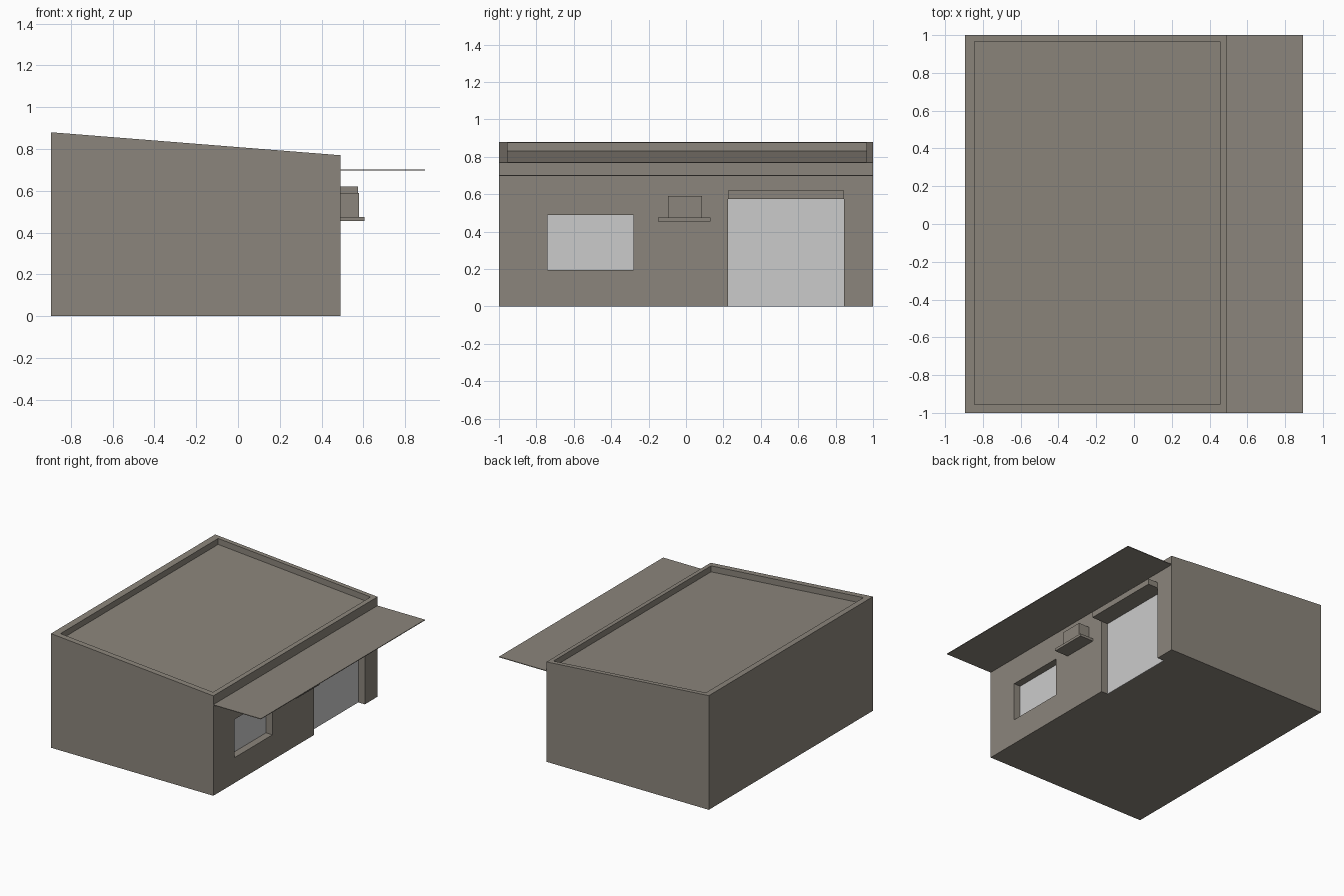
import bpy, bmesh

cube = bpy.data.objects.get("Cube")
if cube:
    bpy.data.objects.remove(cube, do_unlink=True)


def make_material(name, rgb):
    mat = bpy.data.materials.new(name)
    mat.use_nodes = True
    mat.diffuse_color = (*rgb, 1)
    mat.node_tree.nodes["Principled BSDF"].inputs["Base Color"].default_value = (*rgb, 1)
    return mat


plaster = make_material("warm grey plaster", (0.26, 0.235, 0.20))
pale = make_material("pale grey panel", (0.60, 0.60, 0.60))


def prism(name, profile, y0, y1, mat):
    """Extrude an xz profile along y."""
    bm = bmesh.new()
    face = bm.faces.new([bm.verts.new((x, y0, z)) for x, z in profile])
    new = bmesh.ops.extrude_face_region(bm, geom=[face])["geom"]
    bmesh.ops.translate(bm, vec=(0, y1 - y0, 0),
                        verts=[v for v in new if isinstance(v, bmesh.types.BMVert)])
    bmesh.ops.recalc_face_normals(bm, faces=bm.faces)
    mesh = bpy.data.meshes.new(name)
    bm.to_mesh(mesh)
    bm.free()
    mesh.materials.append(mat)
    obj = bpy.data.objects.new(name, mesh)
    bpy.context.collection.objects.link(obj)
    return obj


def box(name, x0, x1, y0, y1, z0, z1, mat=plaster):
    return prism(name, [(x0, z0), (x1, z0), (x1, z1), (x0, z1)], y0, y1, mat)


BACK, WALL, EDGE = -0.895, 0.49, 0.895   # far wall, shop wall, awning edge
HIGH, LOW = 0.88, 0.77                   # sloping roof heights
RECESS = 0.43                            # plane of the door and window


def roof_z(x):
    return HIGH + (LOW - HIGH) * (x - BACK) / (WALL - BACK)


# Main block with a sloping top
body = prism("building_body", [(BACK, 0), (WALL, 0), (WALL, LOW), (BACK, HIGH)], -1, 1, plaster)

# Cutters for the sunken roof, the window and the door
rx0, rx1, sink = -0.845, 0.455, 0.046
window = (-0.74, -0.28, 0.195, 0.49)
door = (0.225, 0.845, 0, 0.575)
cutters = [
    prism("roof_cutter", [(rx0, roof_z(rx0) - sink), (rx1, roof_z(rx1) - sink),
                          (rx1, 1), (rx0, 1)], -0.955, 0.965, plaster),
    box("window_cutter", RECESS, 0.6, *window),
    box("door_cutter", RECESS, 0.6, door[0], door[1], -0.1, door[3]),
]
for cutter in cutters:
    cutter.hide_render = True
    mod = body.modifiers.new(cutter.name, "BOOLEAN")
    mod.operation = "DIFFERENCE"
    mod.solver = "EXACT"
    mod.object = cutter

# Bake the cuts and drop the helpers
graph = bpy.context.evaluated_depsgraph_get()
baked = bpy.data.meshes.new_from_object(body.evaluated_get(graph))
body.modifiers.clear()
body.data = baked
for cutter in cutters:
    bpy.data.objects.remove(cutter, do_unlink=True)

# Pale panels at the back of the recesses
box("window_panel", RECESS - 0.002, RECESS + 0.004, *window, pale)
box("door_panel", RECESS - 0.002, RECESS + 0.004, *door, pale)

# Thin awning along the whole shop wall
box("awning", WALL, EDGE, -1, 1, 0.697, 0.702)

# Lintel over the door
box("door_lintel", WALL, 0.575, door[0], door[1], door[3], 0.62)

# Small wall shelf with a box on it
box("wall_shelf", WALL, 0.605, -0.15, 0.13, 0.455, 0.475)
box("shelf_box", WALL, 0.58, -0.095, 0.085, 0.475, 0.59)
